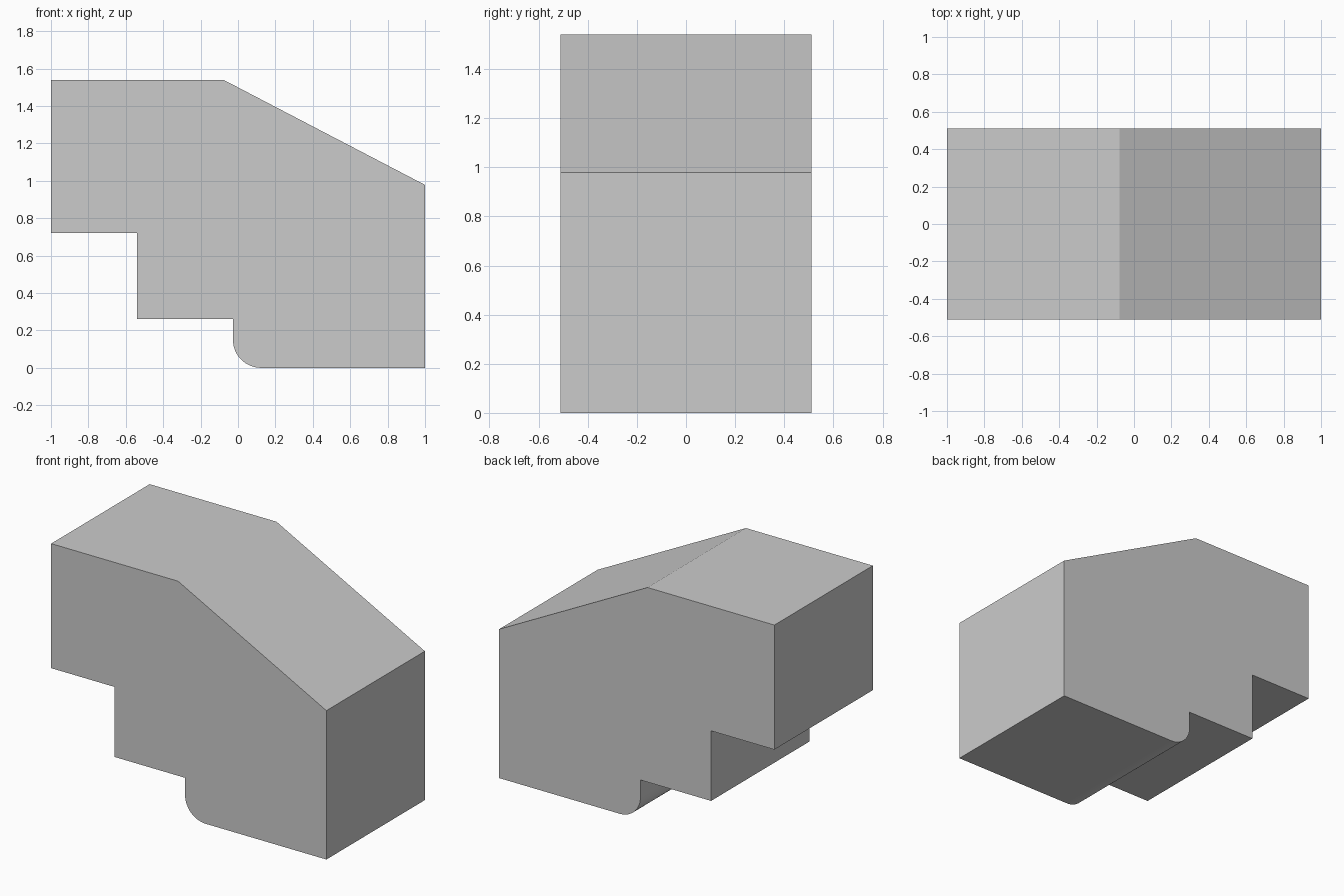
import bpy, bmesh, math

if "Cube" in bpy.data.objects:
    bpy.data.objects.remove(bpy.data.objects["Cube"])

HALF_DEPTH = 0.511
RADIUS = 0.15
STEP_X = -0.027

# Side profile (x, z), with a rounded lower corner
profile = [(-1, 1.54), (-1, 0.722), (-0.54, 0.722), (-0.54, 0.262), (STEP_X, 0.262)]
for i in range(17):
    a = math.pi + (math.pi / 2) * i / 16
    profile.append((STEP_X + RADIUS + RADIUS * math.cos(a), RADIUS + RADIUS * math.sin(a)))
profile += [(1, 0), (1, 0.978), (-0.078, 1.54)]

# Extrude the profile through the depth
bm = bmesh.new()
face = bm.faces.new([bm.verts.new((x, -HALF_DEPTH, z)) for x, z in profile])
ext = bmesh.ops.extrude_face_region(bm, geom=[face], use_keep_orig=True)
verts = [g for g in ext["geom"] if isinstance(g, bmesh.types.BMVert)]
bmesh.ops.translate(bm, verts=verts, vec=(0, 2 * HALF_DEPTH, 0))
bmesh.ops.recalc_face_normals(bm, faces=bm.faces)

mesh = bpy.data.meshes.new("stepped_block")
bm.to_mesh(mesh)
bm.free()
block = bpy.data.objects.new("stepped_block", mesh)
bpy.context.collection.objects.link(block)

# Plain grey
grey = bpy.data.materials.new("light_grey")
grey.diffuse_color = (0.6, 0.6, 0.6, 1)
grey.use_nodes = True
grey.node_tree.nodes["Principled BSDF"].inputs["Base Color"].default_value = grey.diffuse_color
mesh.materials.append(grey)

# Smooth only the rounded corner
bpy.context.view_layer.objects.active = block
block.select_set(True)
bpy.ops.object.shade_smooth_by_angle(angle=math.radians(20))
